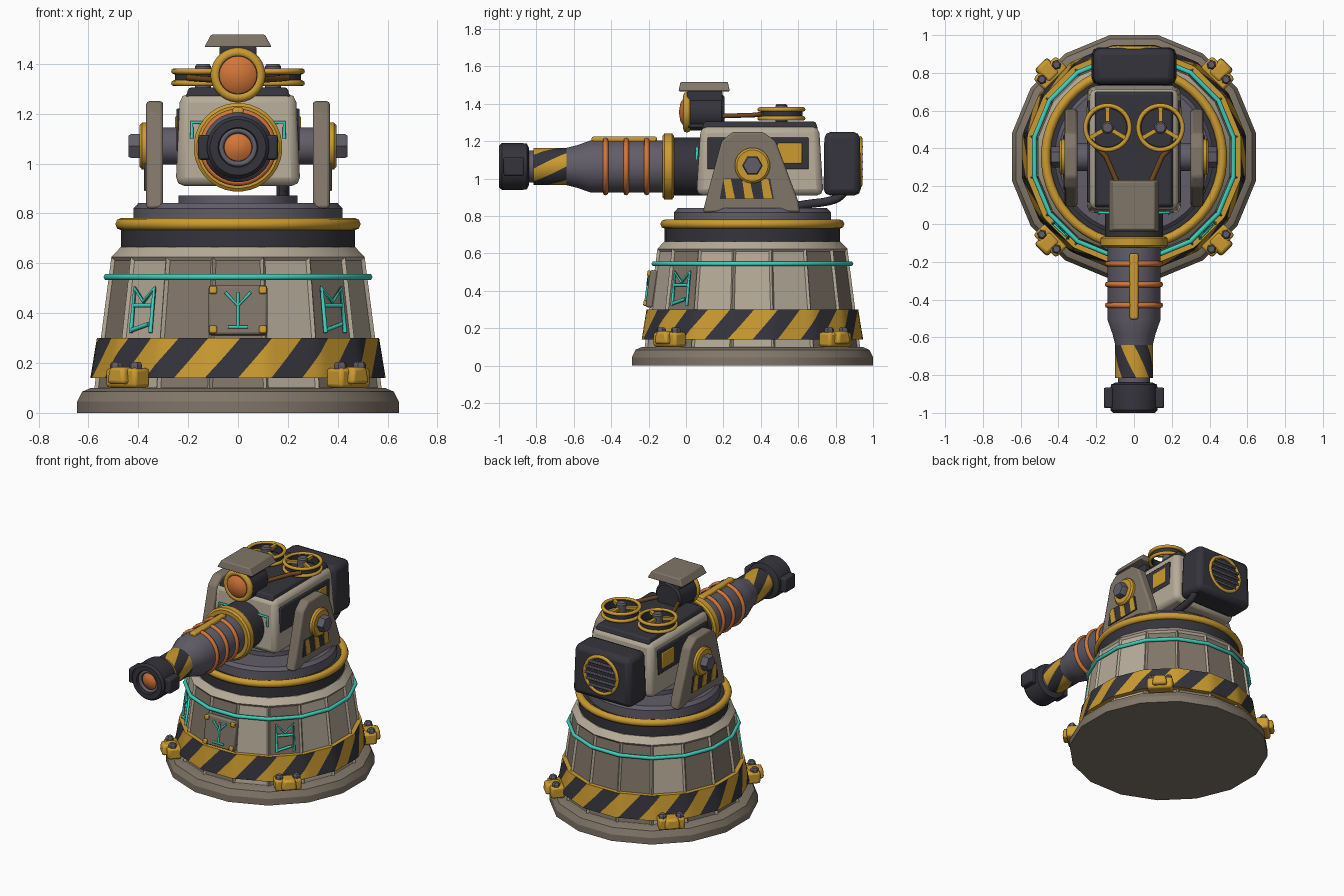
import bpy, bmesh
from math import sin, cos, pi, radians, sqrt
from mathutils import Matrix, Vector

cube = bpy.data.objects.get("Cube")
if cube:
    bpy.data.objects.remove(cube)


def material(name, *rgb):
    m = bpy.data.materials.new(name)
    m.use_nodes = True
    m.diffuse_color = (*rgb, 1)
    m.node_tree.nodes["Principled BSDF"].inputs["Base Color"].default_value = (*rgb, 1)
    return m


BEIGE = material("beige armour", .47, .41, .32)
TAUPE = material("taupe stone", .22, .18, .14)
GOLD = material("gold paint", .6, .33, .03)
DARK = material("dark metal", .036, .034, .044)
SLATE = material("slate metal", .12, .11, .14)
ORANGE = material("orange glow", .65, .18, .04)
TEAL = material("teal glow", .05, .62, .5)
BROWN = material("brown belt", .16, .065, .015)

CY = .355          # middle of the round base
GUN = 1.065        # height of the gun axis
AXES = {"Z": Matrix(), "Y": Matrix.Rotation(pi / 2, 4, "X"), "X": Matrix.Rotation(pi / 2, 4, "Y")}


def finish(name, bm, mats, matrix=Matrix(), smooth=30, bevel=0):
    bmesh.ops.remove_doubles(bm, verts=bm.verts, dist=.0001)
    bmesh.ops.recalc_face_normals(bm, faces=bm.faces)
    me = bpy.data.meshes.new(name)
    bm.to_mesh(me)
    bm.free()
    for m in mats:
        me.materials.append(m)
    if smooth:
        me.shade_smooth()
        me.set_sharp_from_angle(angle=radians(smooth))
    ob = bpy.data.objects.new(name, me)
    ob.matrix_world = matrix
    bpy.context.collection.objects.link(ob)
    if bevel:
        mod = ob.modifiers.new("bevel", "BEVEL")
        mod.width, mod.segments, mod.limit_method = bevel, 2, "ANGLE"
    return ob


def lathe_mesh(profile, n, closed=False):
    bm = bmesh.new()
    rings = [[bm.verts.new((r * cos(a), r * sin(a), z)) for a in ((i + .5) * 2 * pi / n for i in range(n))]
             for r, z in profile]
    pairs = list(zip(rings, rings[1:])) + ([(rings[-1], rings[0])] if closed else [])
    for lo, hi in pairs:
        for i in range(n):
            j = (i + 1) % n
            bm.faces.new((lo[i], lo[j], hi[j], hi[i]))
    if not closed:
        for ring in (rings[0], rings[-1]):
            bm.faces.new(ring)
    return bm


def lathe(name, mat, profile, loc=(0, CY, 0), axis="Z", n=32, closed=False, smooth=30):
    return finish(name, lathe_mesh(profile, n, closed), [mat], Matrix.Translation(loc) @ AXES[axis], smooth)


def torus(name, mat, R, r, loc, axis="Z", n=32):
    ring = [(R + r * cos(i * pi / 4), r * sin(i * pi / 4)) for i in range(8)]
    return lathe(name, mat, ring, loc, axis, n, True, 50)


def box(name, mat, size, loc, bevel=0, top=(1, 1), frame=Matrix()):
    bm = bmesh.new()
    bmesh.ops.create_cube(bm, size=1)
    for v in bm.verts:
        if v.co.z > 0:
            v.co.x *= top[0]
            v.co.y *= top[1]
        v.co = v.co * Vector(size)
    return finish(name, bm, [mat], frame @ Matrix.Translation(loc), 30, bevel)


def side_prism(name, mat, points, x0, x1, bevel=0):
    bm = bmesh.new()
    face = bm.faces.new([bm.verts.new((x0, y, z)) for y, z in points])
    out = bmesh.ops.extrude_face_region(bm, geom=[face])["geom"]
    bmesh.ops.translate(bm, vec=(x1 - x0, 0, 0), verts=[v for v in out if isinstance(v, bmesh.types.BMVert)])
    return finish(name, bm, [mat], bevel=bevel)


def tube(name, mat, points, r, frame=Matrix(), kind="POLY", cyclic=False):
    cu = bpy.data.curves.new(name, "CURVE")
    cu.dimensions, cu.bevel_depth, cu.bevel_resolution = "3D", r, 1
    sp = cu.splines.new(kind)
    sp.points.add(len(points) - 1)
    for p, co in zip(sp.points, points):
        p.co = (*co, 1)
    sp.use_cyclic_u, sp.use_endpoint_u, sp.order_u = cyclic, True, 3
    cu.use_fill_caps = True
    cu.materials.append(mat)
    ob = bpy.data.objects.new(name, cu)
    ob.matrix_world = frame
    bpy.context.collection.objects.link(ob)


def striped_band(name, r0, r1, z0, z1, stripes, shear, sides, loc, axis="Z"):
    # slanted two-colour band that follows a many-sided cone
    bm = bmesh.new()
    sub, rows, step = 6, 6, 2 * pi / sides
    n = stripes * 2 * sub
    grid = []
    for j in range(rows + 1):
        t = j / rows
        ring = []
        for i in range(n):
            a = i * 2 * pi / n + shear * t
            off = (a + step / 2) % step - step / 2
            r = (r0 + (r1 - r0) * t) / cos(off)
            ring.append(bm.verts.new((r * sin(a), -r * cos(a), z0 + (z1 - z0) * t)))
        grid.append(ring)
    for j in range(rows):
        for i in range(n):
            k = (i + 1) % n
            f = bm.faces.new((grid[j][i], grid[j][k], grid[j + 1][k], grid[j + 1][i]))
            f.material_index = (i // sub) % 2
    for ring in (grid[0], grid[-1]):
        bm.faces.new(ring)
    finish(name, bm, [GOLD, DARK], Matrix.Translation(loc) @ AXES[axis], 12)


def facet(degrees, z):
    # frame lying on a sloped wall facet, local -y pointing outwards
    r = .588 - .13 * z
    return (Matrix.Translation((0, CY, z)) @ Matrix.Rotation(radians(degrees), 4, "Z")
            @ Matrix.Translation((0, -r, 0)) @ Matrix.Rotation(-.13, 4, "X"))


# Pedestal: plinth, panelled wall, hazard band
K = cos(pi / 16)
lathe("plinth", TAUPE, [(.645 / K, 0), (.645 / K, .045), (.625 / K, .085), (.59 / K, .1), (.5, .1)], n=16, smooth=25)
bm = lathe_mesh([(.577 / K, .09), (.508 / K, .625), (.47 / K, .665)], 16)
walls = [f for f in bm.faces if abs(f.normal.z) < .4 and f.calc_center_median().z < .5]
bm.normal_update()
bmesh.ops.inset_individual(bm, faces=walls, thickness=.018, depth=-.012)
shaded = {0, 2, 6, 7, 8, 9, 11, 12, 13, 15}
for f in walls:
    c = f.calc_center_median()
    k = round(Vector((0, -1)).angle_signed(Vector((c.x, c.y))) / (pi / 8))
    f.material_index = int((-k) % 16 in shaded)
finish("pedestal_wall", bm, [BEIGE, TAUPE], Matrix.Translation((0, CY, 0)), 20)
striped_band("hazard_band", .592, .566, .14, .3, 14, .24, 16, (0, CY, 0))
ring = [(.527 / K * cos((i + .5) * pi / 8), CY + .527 / K * sin((i + .5) * pi / 8), .545) for i in range(16)]
tube("glow_ring", TEAL, ring, .013, cyclic=True)

# Glowing marks on the wall
for a in (-45, 45):
    fr = facet(a, .41)
    d = -.006
    for pts in ([(-.055, d, -.09), (-.055, d, .09), (0, d, .035), (.055, d, .09), (.055, d, -.09)],
                [(-.055, d, -.08), (.04, d, -.055)], [(-.05, d, .02), (.05, d, .02)]):
        tube("glow_strip", TEAL, pts, .009, fr)
fr = facet(0, .41)
box("front_plate", TAUPE, (.235, .04, .2), (0, -.005, 0), .01, frame=fr)
for pts in ([(0, -.028, -.07), (0, -.028, .07)], [(-.05, -.028, .07), (0, -.028, .015), (.05, -.028, .07)],
            [(-.04, -.028, -.07), (.04, -.028, -.07)]):
    tube("plate_strip", TEAL, pts, .007, fr)
for x in (-.1, .1):
    for z in (-.08, .08):
        box("plate_bolt", GOLD, (.03, .02, .03), (x, -.028, z), .006, frame=fr)

# Anchor clamps
for a in (45, 135, 225, 315):
    fr = Matrix.Translation((0, CY, 0)) @ Matrix.Rotation(radians(a), 4, "Z")
    box("clamp_block", GOLD, (.17, .09, .08), (0, -.625, .14), .015, frame=fr)
    box("clamp_jaw", GOLD, (.1, .11, .07), (0, -.645, .15), .015, (.8, .9), fr)
    for x in (-.055, .055):
        bolt = lathe("clamp_bolt", SLATE, [(.026, .17), (.026, .195), (.018, .205)], n=6, smooth=0)
        bolt.matrix_world = fr @ Matrix.Translation((x, -.635, 0))

# Turntable
lathe("turntable_drum", DARK, [(.47, .65), (.47, .74), (.44, .76)], n=48)
torus("turntable_ring", GOLD, .468, .025, (0, CY, .757), n=48)
lathe("turntable_disc", SLATE, [(.42, .75), (.42, .82), (.4, .842), (.3, .842)], n=48)
lathe("turntable_cap", SLATE, [(.24, .83), (.24, .872)])

# Side brackets with pivots
outline = [(.09, .82), (.11, .9), (.19, 1.2), (.25, 1.25), (.41, 1.25), (.48, 1.2), (.6, .88), (.61, .82)]
for s in (-1, 1):
    side_prism("bracket", TAUPE, outline, s * .3, s * .368, .012)
    side_prism("hazard_plate", DARK, [(.18, .89), (.2, 1), (.45, 1), (.47, .89)], s * .36, s * .374)
    for y in (.2, .3, .4):
        side_prism("hazard_stripe", GOLD, [(y + .015, .892), (y + .062, .892), (y + .04, .998), (y, .998)],
                   s * .36, s * .377)
    for name, mat, r, x0, x1, n in (("axle", SLATE, .075, .2, .31, 24), ("pivot_disc", GOLD, .095, .36, .395, 24),
                                    ("pivot_bolt", SLATE, .055, .38, .44, 6)):
        lathe(name, mat, [(r, s * x0), (r, s * (x1 - .01)), (r * .88, s * x1)], (0, CY, GUN + .005), "X", n)

# Head housing
box("head_housing", BEIGE, (.5, .68, .37), (0, .395, 1.095), .035, (.93, .93))
box("head_roof", DARK, (.42, .62, .04), (0, .395, 1.285), .01, (.94, .96))
for s in (-1, 1):
    box("side_panel", DARK, (.02, .54, .17), (s * .237, .385, 1.135), .005)
    box("side_hatch", GOLD, (.02, .13, .11), (s * .242, .555, 1.135), .005)
    tube("face_strip", TEAL, [(s * .1, .06, 1.165), (s * .185, .06, 1.165), (s * .185, .056, 1.1)], .008)

# Gun barrel, measured forward from the centre
G = (0, 0, GUN)
lathe("barrel_collar", DARK, [(.155, -.1), (.155, .07)], G, "Y")
lathe("barrel_flange", GOLD, [(.165, .065), (.178, .075), (.178, .115), (.165, .125)], G, "Y")
lathe("barrel_sleeve", SLATE, [(.14, .12), (.14, .51), (.115, .58), (.1, .64), (.085, .65), (.085, .86)], G, "Y")
for y in (.21, .32, .43):
    torus("coil_ring", ORANGE, .14, .015, (0, -y, GUN), "Y")
box("barrel_rail", GOLD, (.045, .35, .06), (0, -.33, 1.195), .01)
striped_band("barrel_band", .1, .1, .64, .815, 4, -.9, 24, G, "Y")
lathe("muzzle", DARK, [(.1, .84), (.122, .85), (.125, .87), (.125, .985), (.112, 1), (.08, 1), (.07, .96), (0, .96)],
      G, "Y")
torus("muzzle_liner", SLATE, .068, .012, (0, -.975, GUN), "Y")
lathe("muzzle_core", ORANGE, [(.058, .95), (.055, .965), (.03, .98), (0, .985)], G, "Y")
for s in (-1, 1):
    box("muzzle_lug", DARK, (.05, .11, .1), (s * .135, -.92, GUN), .01)

# Sighting scope with visor
S = (0, 0, 1.355)
lathe("scope_body", DARK, [(.085, -.205), (.098, -.19), (.098, .01)], S, "Y")
box("scope_mount", DARK, (.15, .19, .2), (0, .1, 1.37), .01)
torus("scope_rim", GOLD, .09, .02, (0, .005, 1.355), "Y")
lathe("scope_lens", ORANGE, [(.08, -.01), (.075, .012), (.05, .03), (0, .038)], S, "Y")
box("scope_visor", TAUPE, (.27, .275, .05), (0, .097, 1.492), .006, (.8, .92))

# Twin reels on the roof
for s in (-1, 1):
    c = Vector((s * .14, .51, 0))
    for z in (1.322, 1.37):
        torus("reel_rim", GOLD, .117, .012, c + Vector((0, 0, z)))
    lathe("reel_drum", DARK, [(.1, 1.32), (.113, 1.32), (.113, 1.37), (.1, 1.37)], c, closed=True)
    lathe("reel_hub", SLATE, [(.033, 1.29), (.033, 1.39), (.025, 1.4)], c, n=12)
    for a in (90, 210, 330):
        fr = Matrix.Translation(c) @ Matrix.Rotation(radians(a), 4, "Z")
        box("reel_spoke", GOLD, (.1, .022, .02), (.06, 0, 1.365), frame=fr)
    tube("reel_belt", BROWN, [(s * .2, .41, 1.345), (s * .15, .36, 1.34), (s * .08, .2, 1.335)], .014)

# Rear power pack with round grille
box("rear_pack", DARK, (.45, .2, .34), (0, .835, 1.08), .035, (.95, .95))
torus("grille_rim", GOLD, .125, .013, (0, .93, 1.09), "Y")
for i in range(-2, 3):
    z = i * .04
    box("grille_slat", SLATE, (2 * sqrt(.0145 - z * z), .02, .016), (0, .935, 1.09 + z), .004)
tube("pack_hose", DARK, [(.18, .86, .95), (.18, .83, .9), (.18, .75, .875), (.18, .65, .865), (.18, .56, .85)],
     .026, kind="NURBS")
